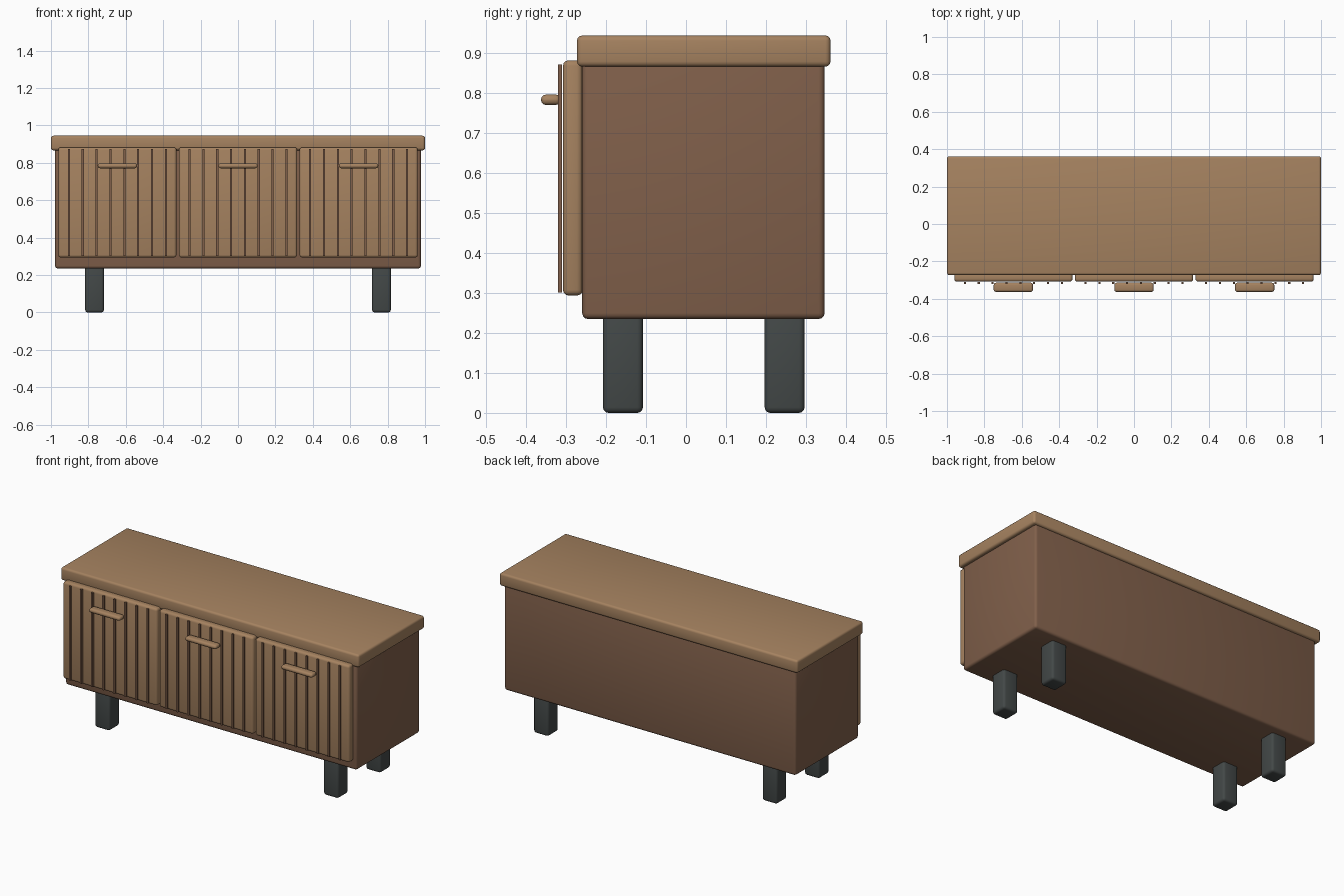
import bpy
import math

cube = bpy.data.objects.get("Cube")
if cube:
    bpy.data.objects.remove(cube, do_unlink=True)


def material(name, rgb):
    mat = bpy.data.materials.new(name)
    mat.use_nodes = True
    mat.diffuse_color = (*rgb, 1)
    bsdf = mat.node_tree.nodes["Principled BSDF"]
    bsdf.inputs["Base Color"].default_value = (*rgb, 1)
    return mat


tan_wood = material("tan wood", (0.38, 0.225, 0.117))
brown_wood = material("brown wood", (0.218, 0.116, 0.069))
dark_grey = material("dark grey", (0.056, 0.065, 0.064))


def box(name, x, y, z, mat, bevel=0.0, segments=3):
    """Rounded box from its (low, high) extent on each axis."""
    spans = (x, y, z)
    bpy.ops.mesh.primitive_cube_add(size=1, location=[(a + b) / 2 for a, b in spans])
    obj = bpy.context.object
    obj.name = name
    obj.scale = [b - a for a, b in spans]
    bpy.ops.object.transform_apply(location=False, rotation=False, scale=True)
    obj.data.materials.append(mat)
    if bevel:
        mod = obj.modifiers.new("rounded edges", "BEVEL")
        mod.width = bevel
        mod.segments = segments
        bpy.ops.object.modifier_apply(modifier=mod.name)
        bpy.ops.object.shade_smooth_by_angle(angle=math.radians(40))
    return obj


def around(centre, width):
    return centre - width / 2, centre + width / 2


# Cabinet body and overhanging top
box("cabinet_body", (-0.978, 0.978), (-0.26, 0.347), (0.235, 0.9), brown_wood, 0.015)
box("cabinet_top", (-1, 1), (-0.273, 0.362), (0.867, 0.945), tan_wood, 0.013)

# Four legs
for side, x in (("right", -0.767), ("left", 0.767)):
    for end, y in (("front", -0.158), ("back", 0.247)):
        box(f"{end}_{side}_leg", around(x, 0.1), around(y, 0.1), (0, 0.25), dark_grey, 0.014)

# Three doors, each with thin upright slats and a pull handle
SLATS = 8
for side, x in (("right", -0.645), ("middle", 0), ("left", 0.645)):
    box(f"{side}_door", around(x, 0.632), (-0.308, -0.259), (0.294, 0.883), tan_wood, 0.014)
    for i in range(SLATS):
        slat_x = x + (i - (SLATS - 1) / 2) * 0.074
        box(f"{side}_door_slat_{i + 1}", around(slat_x, 0.011), (-0.32, -0.31),
            (0.302, 0.873), brown_wood)
    box(f"{side}_door_handle", around(x, 0.21), (-0.363, -0.314), (0.771, 0.797), tan_wood, 0.012)
